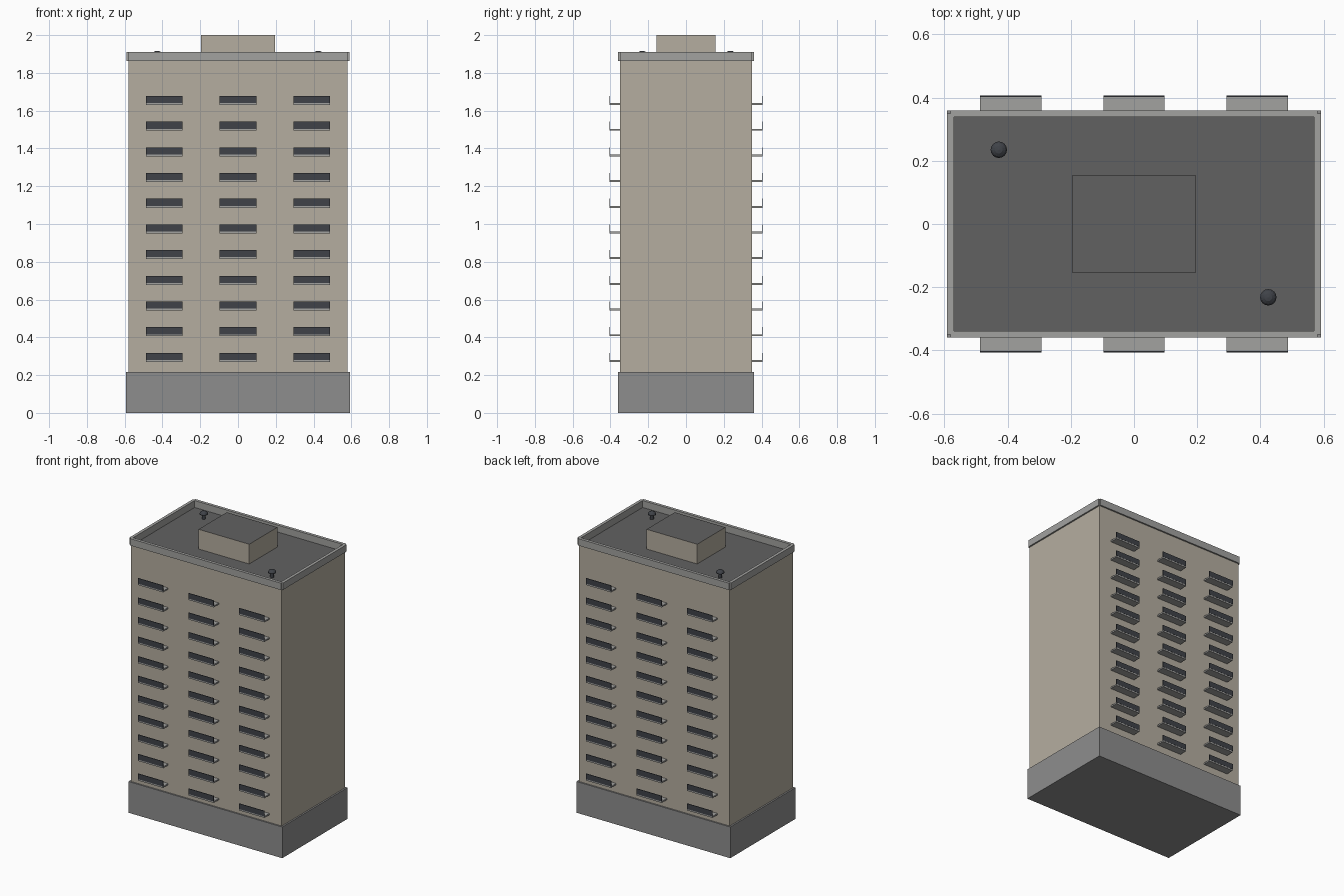
import bpy
import bmesh
from mathutils import Matrix, Vector

if "Cube" in bpy.data.objects:
    bpy.data.objects.remove(bpy.data.objects["Cube"])


def material(name, r, g, b):
    m = bpy.data.materials.new(name)
    m.diffuse_color = (r, g, b, 1)
    m.use_nodes = True
    m.node_tree.nodes["Principled BSDF"].inputs["Base Color"].default_value = m.diffuse_color
    return m


WALL = material("warm_wall", 0.46, 0.42, 0.35)
STONE = material("base_grey", 0.27, 0.27, 0.27)
TRIM = material("trim_grey", 0.36, 0.36, 0.35)
ROOF = material("roof_dark", 0.12, 0.12, 0.12)
RAIL = material("rail_dark", 0.05, 0.055, 0.065)


def finish(bm, name, *mats):
    mesh = bpy.data.meshes.new(name)
    bm.to_mesh(mesh)
    bm.free()
    for m in mats:
        mesh.materials.append(m)
    ob = bpy.data.objects.new(name, mesh)
    bpy.context.collection.objects.link(ob)
    return ob


def add_box(bm, lo, hi):
    lo, hi = Vector(lo), Vector(hi)
    bmesh.ops.create_cube(bm, size=1, matrix=Matrix.Translation((lo + hi) / 2)
                          @ Matrix.Diagonal((*(hi - lo), 1)))


def box(name, hx, hy, z0, z1, *mats):
    """Centred box; a second material goes on the top face."""
    bm = bmesh.new()
    add_box(bm, (-hx, -hy, z0), (hx, hy, z1))
    if len(mats) > 1:
        for f in bm.faces:
            f.material_index = int(f.normal.z > 0.5)
    return finish(bm, name, *mats)


HX, HY, ROOF_Z, TOP_Z = 0.581, 0.349, 1.863, 1.911
T = 0.0105  # half thickness of the parapet

# Main volumes
box("base", 0.592, 0.359, 0, 0.217, STONE)
box("tower", HX, HY, 0.217, ROOF_Z, WALL, ROOF)
box("roof_house", 0.195, 0.155, ROOF_Z, 2.0, WALL, ROOF)

# Parapet walls straddle the tower edges
bm = bmesh.new()
for s in (-1, 1):
    add_box(bm, (-HX, s * HY - T, ROOF_Z), (HX, s * HY + T, TOP_Z))
    add_box(bm, (s * HX - T, -HY, ROOF_Z), (s * HX + T, HY, TOP_Z))
finish(bm, "parapet", TRIM)

# Balcony slabs and front rails on both long sides
slabs, rails = bmesh.new(), bmesh.new()
for row in range(11):
    z = 0.27 + 0.136 * row
    for cx in (-0.39, 0, 0.39):
        for s in (-1, 1):
            x0, x1 = cx - 0.097, cx + 0.097
            ya, yb = sorted((s * 0.34, s * 0.405))
            add_box(slabs, (x0, ya, z), (x1, yb, z + 0.01))
            ya, yb = sorted((s * 0.402, s * 0.406))
            add_box(rails, (x0, ya, z + 0.01), (x1, yb, z + 0.048))
finish(slabs, "balcony_slabs", TRIM)
finish(rails, "balcony_rails", RAIL)

# Mushroom roof vents: profile spun around z
profile = [(0.012, 0), (0.012, 0.032), (0.026, 0.032), (0.026, 0.038),
           (0.021, 0.046), (0.012, 0.052), (0, 0.054)]
for name, x, y in (("vent_left", -0.428, 0.235), ("vent_right", 0.425, -0.232)):
    bm = bmesh.new()
    pts = [bm.verts.new((x + r, y, ROOF_Z + h)) for r, h in profile]
    edges = [bm.edges.new(p) for p in zip(pts, pts[1:])]
    bmesh.ops.spin(bm, geom=pts + edges, cent=(x, y, 0), axis=(0, 0, 1),
                   angle=6.283185307, steps=16)
    bmesh.ops.remove_doubles(bm, verts=bm.verts, dist=0.0002)
    bmesh.ops.recalc_face_normals(bm, faces=bm.faces)
    finish(bm, name, RAIL)
